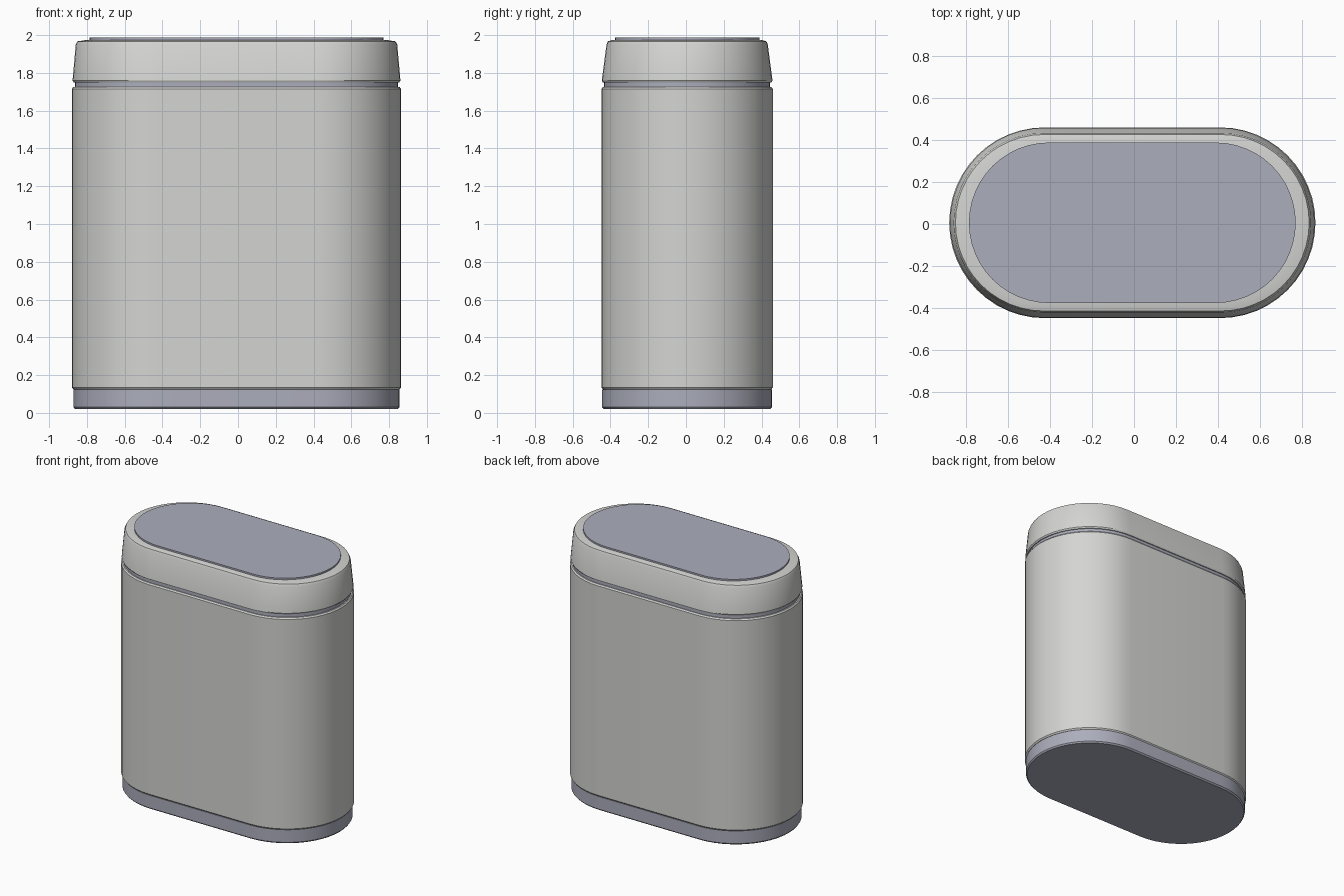
import bpy, bmesh, math

if "Cube" in bpy.data.objects:
    bpy.data.objects.remove(bpy.data.objects["Cube"])

CX, CY = -0.008, 0.006   # small offset of the can seen on the grids


def material(name, rgb):
    m = bpy.data.materials.new(name)
    m.diffuse_color = (*rgb, 1.0)
    m.use_nodes = True
    m.node_tree.nodes["Principled BSDF"].inputs["Base Color"].default_value = m.diffuse_color
    return m


shell_grey = material("light grey shell", (0.66, 0.66, 0.65))
blue_grey = material("blue grey metal", (0.41, 0.42, 0.50))


def stadium(hx, hy, z, n=24):
    """Rounded-end outline: half length hx, half depth hy."""
    s = hx - hy
    pts = []
    for side in (0, 1):
        for i in range(n + 1):
            a = -math.pi / 2 + math.pi * (i / n + side)
            cx = s if side == 0 else -s
            pts.append((CX + cx + hy * math.cos(a), CY + hy * math.sin(a), z))
    return pts


def loft(name, profile, mat):
    """Closed solid through stadium sections (hx, hy, z)."""
    bm = bmesh.new()
    rings = [[bm.verts.new(p) for p in stadium(*sec)] for sec in profile]
    for a, b in zip(rings, rings[1:]):
        k = len(a)
        for i in range(k):
            j = (i + 1) % k
            bm.faces.new((a[i], a[j], b[j], b[i]))
    bm.faces.new(list(reversed(rings[0])))
    bm.faces.new(rings[-1])
    me = bpy.data.meshes.new(name)
    bm.to_mesh(me)
    bm.free()
    me.materials.append(mat)
    ob = bpy.data.objects.new(name, me)
    bpy.context.collection.objects.link(ob)
    bpy.ops.object.select_all(action='DESELECT')
    bpy.context.view_layer.objects.active = ob
    ob.select_set(True)
    bpy.ops.object.shade_smooth_by_angle(angle=math.radians(30))
    return ob


# Base band with a flat underside
loft("base_band", [(0.855, 0.44, 0.02), (0.862, 0.45, 0.03), (0.862, 0.45, 0.125)], blue_grey)

# Main body
loft("body", [(0.864, 0.446, 0.125), (0.872, 0.454, 0.135),
              (0.872, 0.454, 1.715), (0.864, 0.446, 1.725)], shell_grey)

# Recessed seam between body and lid
loft("seam", [(0.855, 0.44, 1.72), (0.855, 0.44, 1.755)], blue_grey)

# Lid, tapering towards the top with a narrow rim
loft("lid", [(0.862, 0.447, 1.75), (0.868, 0.452, 1.76), (0.851, 0.427, 1.95),
             (0.842, 0.42, 1.967), (0.79, 0.392, 1.975)], shell_grey)

# Top plate
loft("top_plate", [(0.778, 0.382, 1.97), (0.778, 0.382, 1.987)], blue_grey)
